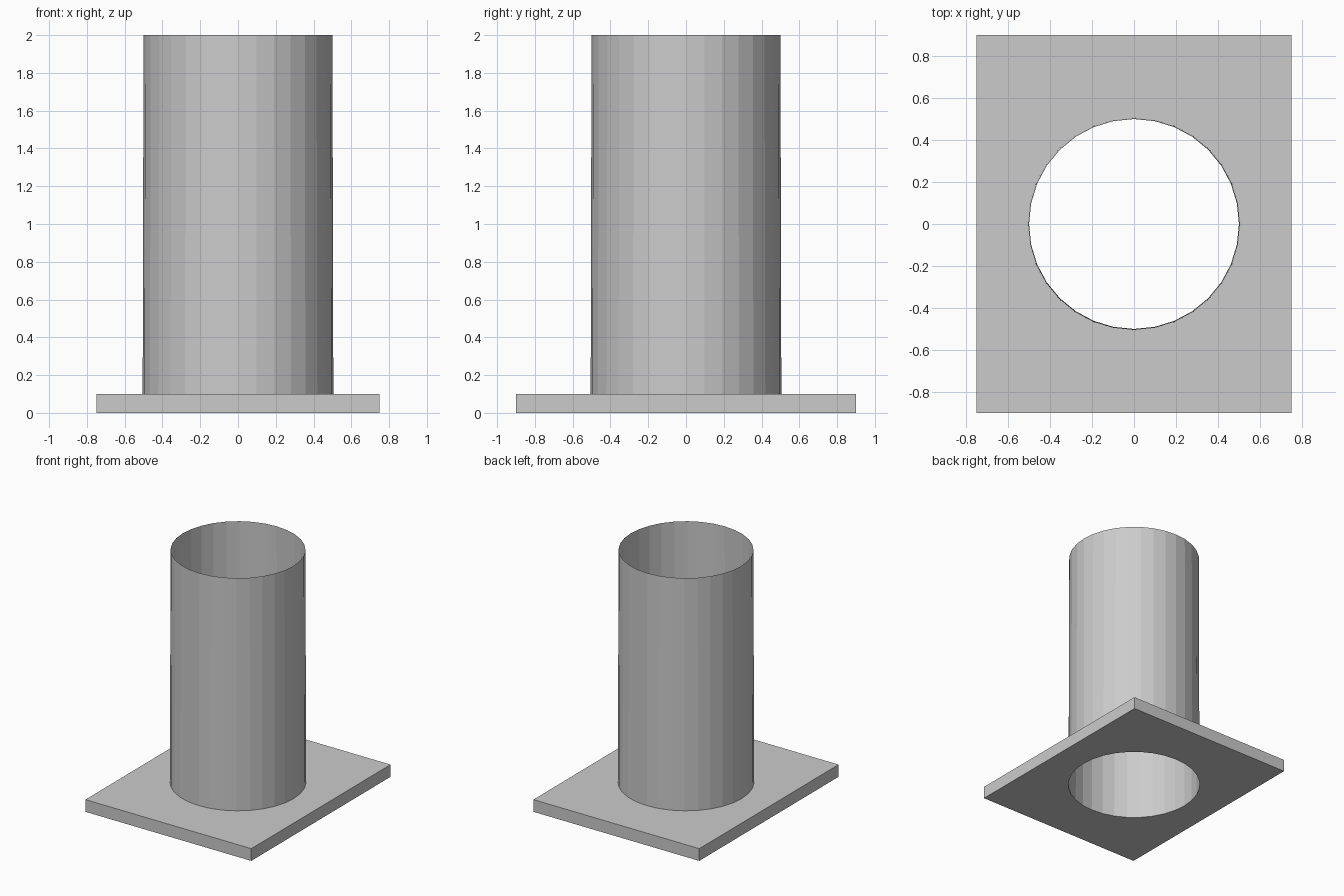
import bpy, bmesh
from math import cos, sin, pi

if "Cube" in bpy.data.objects:
    bpy.data.objects.remove(bpy.data.objects["Cube"])

SIDES = 32
HALF_X, HALF_Y, PLATE_H, TOP = 0.75, 0.90, 0.10, 2.0
R_BOTTOM, R_TOP = 0.505, 0.50


def ring(bm, z):
    r = R_BOTTOM + (R_TOP - R_BOTTOM) * z / TOP
    return [bm.verts.new((r * cos(2 * pi * i / SIDES), r * sin(2 * pi * i / SIDES), z))
            for i in range(SIDES)]


def rectangle(bm, z):
    return [bm.verts.new((sx * HALF_X, sy * HALF_Y, z))
            for sx, sy in ((-1, -1), (1, -1), (1, 1), (-1, 1))]


def loop_edges(bm, vs):
    return [bm.edges.new((v, vs[(i + 1) % len(vs)])) for i, v in enumerate(vs)]


def wall(bm, low, high):
    n = len(low)
    for i in range(n):
        j = (i + 1) % n
        bm.faces.new((low[i], low[j], high[j], high[i]))


def finish(bm, name):
    mesh = bpy.data.meshes.new(name)
    bm.to_mesh(mesh)
    bm.free()
    bpy.context.collection.objects.link(bpy.data.objects.new(name, mesh))


# Base plate with a round opening (the opening is lined by the pipe)
bm = bmesh.new()
outlines = []
for z, up in ((0, -1), (PLATE_H, 1)):
    outer, inner = rectangle(bm, z), ring(bm, z)
    fill = bmesh.ops.triangle_fill(bm, use_beauty=True, use_dissolve=False,
                                   edges=loop_edges(bm, outer) + loop_edges(bm, inner),
                                   normal=(0, 0, up))
    for f in fill["geom"]:
        if isinstance(f, bmesh.types.BMFace):
            f.normal_update()
            if f.normal.z * up < 0:
                f.normal_flip()
    outlines.append(outer)
wall(bm, *outlines)
finish(bm, "base_plate")

# Thin, slightly tapered open pipe running through the plate
bm = bmesh.new()
wall(bm, ring(bm, 0), ring(bm, TOP))
finish(bm, "pipe")
